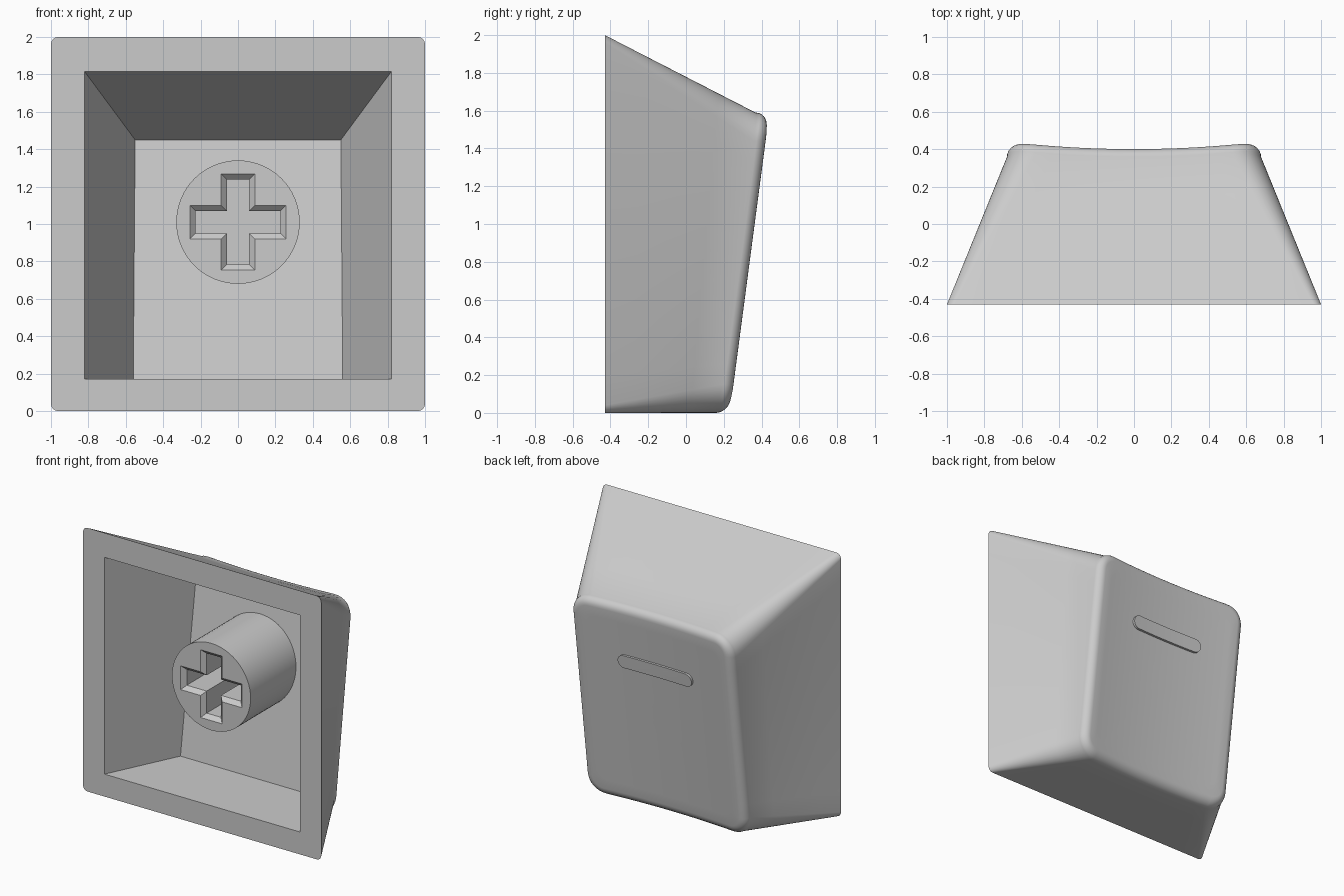
import bpy
import bmesh
from math import cos, sin, pi

cube = bpy.data.objects.get("Cube")
if cube:
    bpy.data.objects.remove(cube, do_unlink=True)

grey = bpy.data.materials.new("light grey plastic")
grey.use_nodes = True
grey.diffuse_color = (0.6, 0.6, 0.6, 1)
grey.node_tree.nodes["Principled BSDF"].inputs["Base Color"].default_value = (0.6, 0.6, 0.6, 1)

BASE_Y = -0.43


def rounded_rect(hw, z0, z1, r, side=12, corner=8):
    """Loop of (x, z) points; sides are subdivided so they can follow the dish."""
    corners = [(hw - r, z1 - r), (r - hw, z1 - r), (r - hw, z0 + r), (hw - r, z0 + r)]
    pts = []
    for k, (cx, cz) in enumerate(corners):
        for i in range(corner + 1):
            a = (k + i / corner) * pi / 2
            pts.append((cx + r * cos(a), cz + r * sin(a)))
        end = pts[-1]
        nx, nz = corners[(k + 1) % 4]
        a = (k + 1) * pi / 2
        nxt = (nx + r * cos(a), nz + r * sin(a))
        for i in range(1, side):
            t = i / side
            pts.append((end[0] + (nxt[0] - end[0]) * t, end[1] + (nxt[1] - end[1]) * t))
    return pts


def dish(x, z):
    """Tilted back face, hollowed like a shallow cylinder."""
    return 0.232 + 0.132 * z - 0.033 * max(0, 1 - (x / 0.62) ** 2)


def loft(name, rings):
    """Skin a list of equal-length point rings and cap both ends."""
    bm = bmesh.new()
    loops = [[bm.verts.new(p) for p in ring] for ring in rings]
    n = len(loops[0])
    for a, b in zip(loops, loops[1:]):
        for i in range(n):
            j = (i + 1) % n
            bm.faces.new((a[i], a[j], b[j], b[i]))
    bm.faces.new(loops[0])
    bm.faces.new(loops[-1])
    bmesh.ops.recalc_face_normals(bm, faces=bm.faces)
    mesh = bpy.data.meshes.new(name)
    bm.to_mesh(mesh)
    bm.free()
    obj = bpy.data.objects.new(name, mesh)
    bpy.context.collection.objects.link(obj)
    mesh.materials.append(grey)
    return obj


def activate(obj):
    bpy.ops.object.select_all(action="DESELECT")
    obj.select_set(True)
    bpy.context.view_layer.objects.active = obj


def carve(obj, cutter):
    mod = obj.modifiers.new("carve", "BOOLEAN")
    mod.operation = "DIFFERENCE"
    mod.solver = "EXACT"
    mod.object = cutter
    activate(obj)
    bpy.ops.object.modifier_apply(modifier=mod.name)
    bpy.data.objects.remove(cutter, do_unlink=True)


def smooth(obj, angle=0.6):
    activate(obj)
    bpy.ops.object.shade_smooth_by_angle(angle=angle)


def shrink(pts, s, cz):
    return [(x * s, cz + (z - cz) * s) for x, z in pts]


# Outer shell: sloping walls, rounded rim, dished face
FILLET, TOP = 0.065, 1.59
base = [(x, BASE_Y, z) for x, z in rounded_rect(1, 0, 2, 0.04)]
rim = []
for step in range(7):
    a = step / 6 * pi / 2
    d = FILLET * (1 - cos(a))
    pts = rounded_rect(0.68 - d, d, TOP - d, 0.15 - d)
    rim.append([(x, dish(x, z) - FILLET * (1 - sin(a)), z) for x, z in pts])
walls = [[tuple(p + (q - p) * k / 4 for p, q in zip(a, b)) for a, b in zip(base, rim[0])]
         for k in range(4)]
face = []
for k in range(9, 0, -1):
    face.append([(x, dish(x, z), z) for x, z in shrink(pts, k / 10, TOP / 2)])
shell = loft("keycap_shell", walls + rim + face)

# Tapered hollow, extended slightly past the opening
opening = [(0.82, 0.17), (-0.82, 0.17), (-0.82, 1.815), (0.82, 1.815)]
floor = [(0.56, 0.11, 0.17), (-0.56, 0.11, 0.17), (-0.55, 0.28, 1.45), (0.55, 0.28, 1.45)]
mouth = [(x, BASE_Y, z) for x, z in opening]
outside = [tuple(p - (q - p) * 0.1 for p, q in zip(a, b)) for a, b in zip(mouth, floor)]
carve(shell, loft("hollow_cutter", [outside, mouth, floor]))
smooth(shell)

# Stem with a chamfered cross socket
STEM_Z, STEM_Y = 1.01, -0.32


def circle(y, r=0.33, n=64):
    return [(r * cos(2 * pi * i / n), y, STEM_Z + r * sin(2 * pi * i / n)) for i in range(n)]


def cross(y, grow):
    w, h = 0.09 + grow, 0.257 + grow
    quarter = [(h, w), (w, w), (w, h)]
    pts = []
    for _ in range(4):
        pts += quarter
        quarter = [(-z, x) for x, z in quarter]
    return [(x, y, STEM_Z + z) for x, z in pts]


# The root is tilted to sit just inside the hollow's floor
root = [(x, 0.09 + 0.132 * z + 0.02, z) for x, _, z in circle(0)]
stem = loft("stem", [circle(STEM_Y), root])
carve(stem, loft("cross_cutter", [cross(STEM_Y - 0.03, 0.03), cross(STEM_Y + 0.03, -0.03),
                                  cross(0.15, -0.03)]))
smooth(stem)

# Raised finger bar on the dished face
BAR_Z = 1.15
outline = rounded_rect(0.31, BAR_Z - 0.05, BAR_Z + 0.05, 0.0499, side=10)
bar = [[(x, dish(x, z) - 0.02, z) for x, z in outline]]
for s in (1, 0.8, 0.5, 0.2):
    bar.append([(x, dish(x, z) + 0.018, z) for x, z in shrink(outline, s, BAR_Z)])
smooth(loft("finger_bar", bar))
